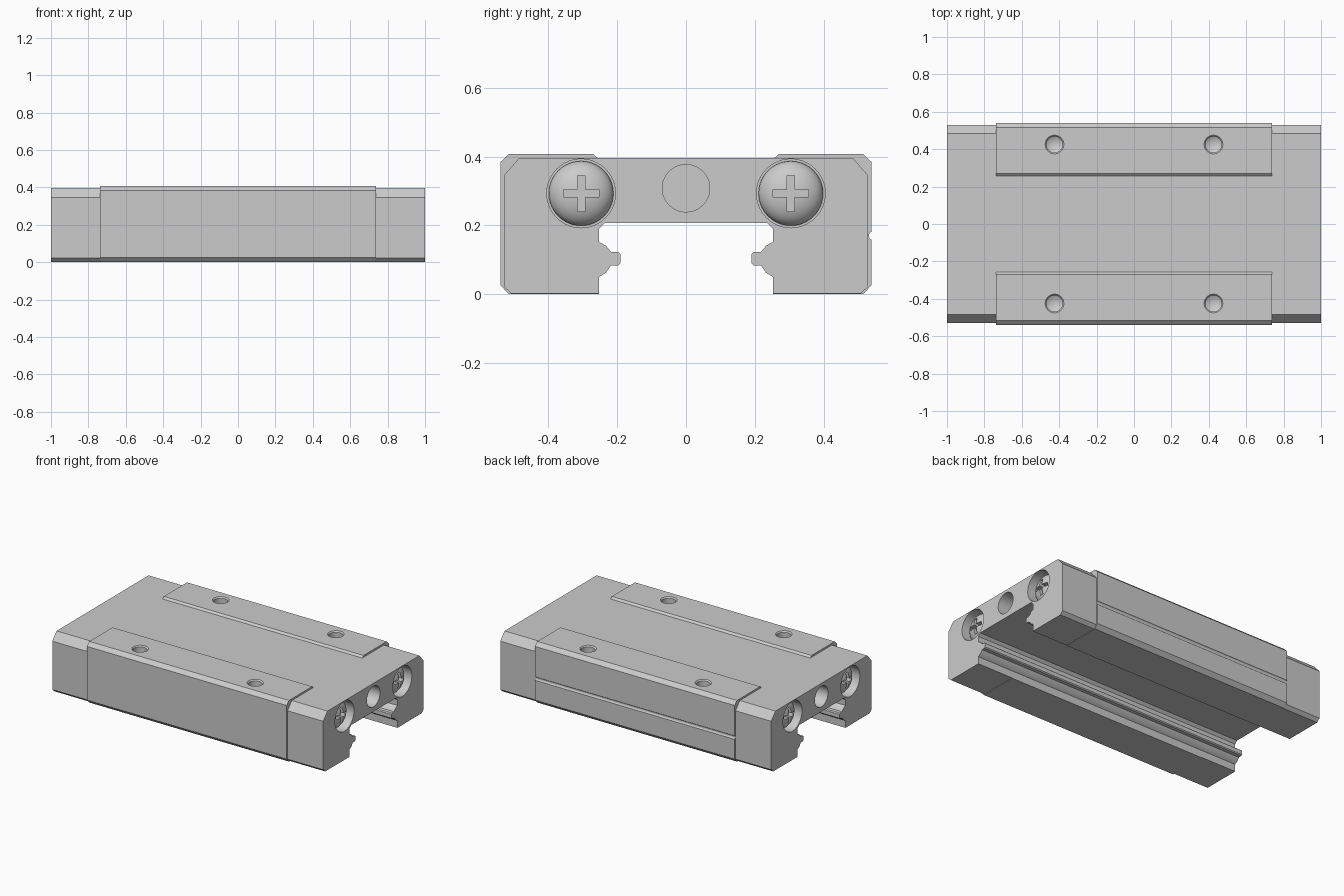
import bpy, bmesh, math
from mathutils import Matrix, Vector

cube = bpy.data.objects.get("Cube")
if cube:
    bpy.data.objects.remove(cube, do_unlink=True)

steel = bpy.data.materials.new("light grey steel")
steel.use_nodes = True
GREY = (0.6, 0.6, 0.6, 1)
steel.diffuse_color = GREY
steel.node_tree.nodes["Principled BSDF"].inputs["Base Color"].default_value = GREY


def make_object(name, bm):
    bmesh.ops.remove_doubles(bm, verts=bm.verts, dist=1e-5)
    bmesh.ops.recalc_face_normals(bm, faces=bm.faces)
    mesh = bpy.data.meshes.new(name)
    bm.to_mesh(mesh)
    bm.free()
    mesh.materials.append(steel)
    obj = bpy.data.objects.new(name, mesh)
    bpy.context.collection.objects.link(obj)
    return obj


def prism(name, profile, x0, x1):
    """Extrude a (y, z) outline along x."""
    bm = bmesh.new()
    face = bm.faces.new([bm.verts.new((x0, y, z)) for y, z in profile])
    new = bmesh.ops.extrude_face_region(bm, geom=[face])["geom"]
    bmesh.ops.translate(bm, vec=(x1 - x0, 0, 0),
                        verts=[v for v in new if isinstance(v, bmesh.types.BMVert)])
    return make_object(name, bm)


def lathe(name, profile, origin, direction, steps=40):
    """Revolve (radius, height) points about an axis at origin."""
    bm = bmesh.new()
    verts = [bm.verts.new((r, 0, h)) for r, h in profile]
    edges = [bm.edges.new(pair) for pair in zip(verts, verts[1:])]
    bmesh.ops.spin(bm, geom=verts + edges, axis=(0, 0, 1), cent=(0, 0, 0),
                   angle=math.tau, steps=steps, use_merge=True)
    turn = Vector((0, 0, 1)).rotation_difference(Vector(direction)).to_matrix().to_4x4()
    bm.transform(Matrix.Translation(origin) @ turn)
    return make_object(name, bm)


def cut(obj, cutters):
    """Subtract the cutters, keep the result and drop the cutters."""
    for c in cutters:
        c.hide_render = True
        mod = obj.modifiers.new("cut", 'BOOLEAN')
        mod.operation, mod.solver, mod.object = 'DIFFERENCE', 'EXACT', c
    bpy.context.view_layer.update()
    graph = bpy.context.evaluated_depsgraph_get()
    mesh = bpy.data.meshes.new_from_object(obj.evaluated_get(graph))
    obj.modifiers.clear()
    obj.data = mesh
    for c in cutters:
        bpy.data.objects.remove(c, do_unlink=True)


def smooth(obj):
    obj.data.shade_smooth()
    obj.data.set_sharp_from_angle(angle=math.radians(30))


def mirrored(half):
    return half + [(-y, z) for y, z in reversed(half)]


# Rail channel with its retaining lip, from the underside up to the ceiling
channel = [(.253, .05), (.233, .062), (.218, .083), (.196, .084), (.19, .09),
           (.19, .116), (.196, .122), (.218, .123), (.233, .141), (.253, .152),
           (.253, .19), (.236, .207)]
body_half = [(.257, .396), (.271, .408), (.515, .408), (.54, .384),
             (.54, .026), (.515, 0), (.253, 0)] + channel
cap_half = [(.485, .396), (.53, .345), (.53, .022), (.508, .002), (.253, .002)] + channel

BODY_END = .737

# Main carriage body with raised mounting pads
body = prism("carriage_body", mirrored(body_half), -BODY_END, BODY_END)
drill = [(0, .01), (.058, .01), (.05, 0), (.043, -.008), (.043, -.1), (0, -.125)]
cutters = [lathe("drill", drill, (x, y, .408), (0, 0, 1))
           for x in (-.425, .425) for y in (-.425, .425)]
# Reference groove along the back
cutters.append(lathe("groove", [(0, -.9), (.013, -.9), (.013, .9), (0, .9)],
                     (0, .545, .17), (1, 0, 0), 20))
cut(body, cutters)
smooth(body)

# Domed screw head outline
R, DEPTH, RISE = .094, .08, .055
dome = [(0, -.01), (R, -.01), (R, .008)]
for i in range(1, 13):
    a = math.radians(90) * i / 12
    dome.append((R * math.cos(a) if i < 12 else 0, .008 + RISE * math.sin(a)))

# Cross recess outline
L, W = .052, .011
quarter = [(L, W), (W, W), (W, L)]
cross = []
for k in range(4):
    c, s = round(math.cos(k * math.pi / 2)), round(math.sin(k * math.pi / 2))
    cross += [(y * c - z * s, y * s + z * c) for y, z in quarter]

# End caps, each with two screws and a lubrication port
for side, label in ((1, "left"), (-1, "right")):
    cap = prism(label + "_end_cap", mirrored(cap_half), side * BODY_END, side)
    port = [(0, .02), (.069, .02), (.069, -.1), (0, -.1)]
    seat = [(0, .02), (.1, .02), (.1, -DEPTH), (0, -DEPTH)]
    holes = [lathe("port", port, (side, 0, .308), (side, 0, 0))]
    holes += [lathe("seat", seat, (side, y, .293), (side, 0, 0)) for y in (-.305, .305)]
    cut(cap, holes)
    smooth(cap)
    for y, place in ((-.305, "front"), (.305, "back")):
        floor = side * (1 - DEPTH)
        screw = lathe(f"{label}_{place}_screw", dome, (floor, y, .293), (side, 0, 0))
        slot = prism("slot", [(y + dy, .293 + dz) for dy, dz in cross],
                     floor + side * .02, side * 1.02)
        cut(screw, [slot])
        smooth(screw)
